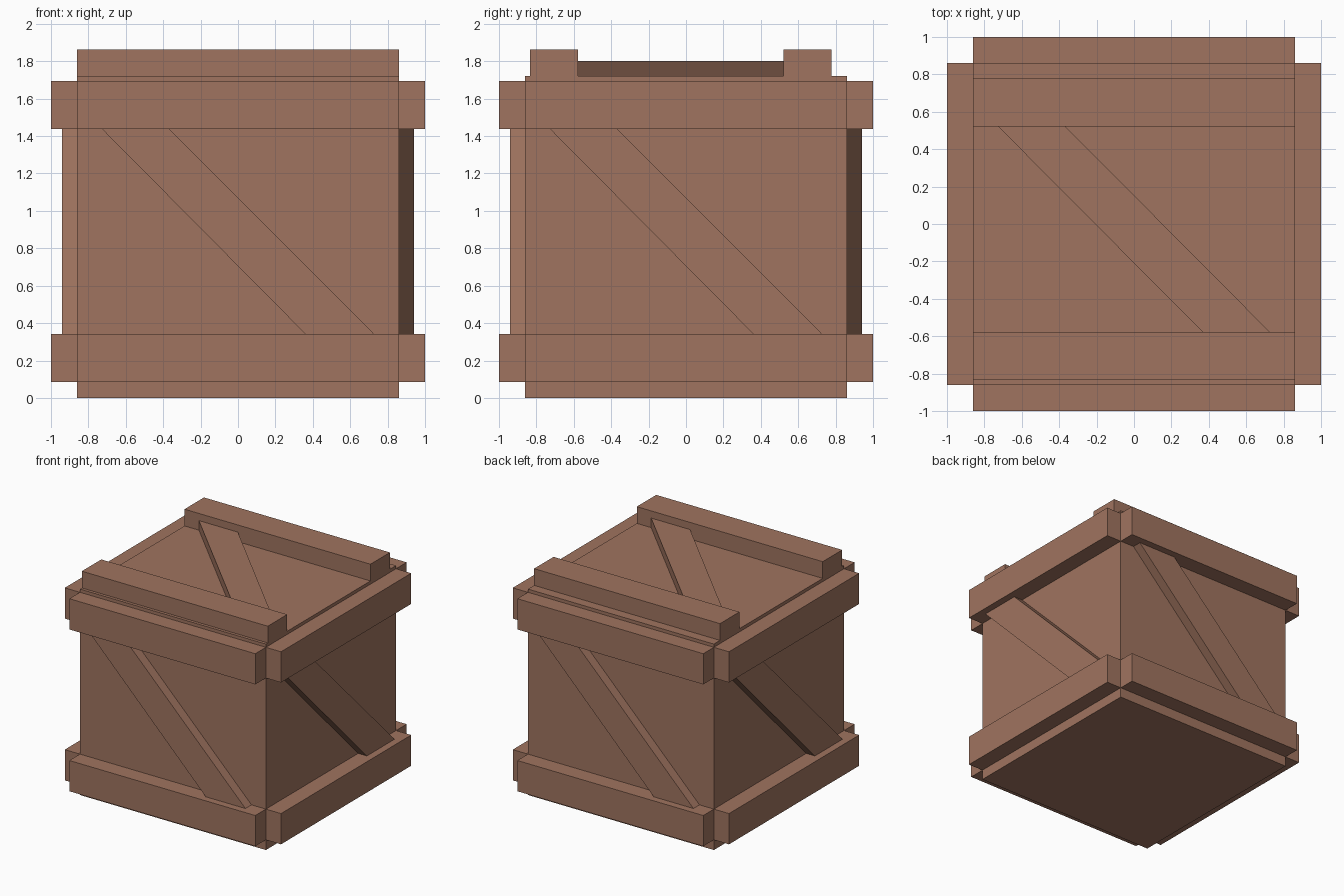
import bpy, bmesh, math
from mathutils import Matrix

if "Cube" in bpy.data.objects:
    bpy.data.objects.remove(bpy.data.objects["Cube"])

wood = bpy.data.materials.new("brown wood")
wood.diffuse_color = (0.35, 0.174, 0.115, 1)
wood.use_nodes = True
wood.node_tree.nodes["Principled BSDF"].inputs["Base Color"].default_value = wood.diffuse_color


def prism(name, outline, direction, turn=0.0):
    """Extrude a flat outline along a direction, turned about z."""
    bm = bmesh.new()
    face = bm.faces.new([bm.verts.new(p) for p in outline])
    ext = bmesh.ops.extrude_face_region(bm, geom=[face], use_keep_orig=True)
    verts = [v for v in ext["geom"] if isinstance(v, bmesh.types.BMVert)]
    bmesh.ops.translate(bm, verts=verts, vec=direction)
    bmesh.ops.recalc_face_normals(bm, faces=bm.faces)
    bm.transform(Matrix.Rotation(turn, 4, 'Z'))
    mesh = bpy.data.meshes.new(name)
    bm.to_mesh(mesh)
    bm.free()
    mesh.materials.append(wood)
    obj = bpy.data.objects.new(name, mesh)
    bpy.context.collection.objects.link(obj)
    return obj


B = 0.86  # half width of the crate body

# Crate body
prism("crate_body", [(-B, -B, 0), (B, -B, 0), (B, B, 0), (-B, B, 0)], (0, 0, 1.722))

# Four sides: two horizontal slats and a diagonal brace each
for i, side in enumerate(("front", "right", "back", "left")):
    turn = i * math.pi / 2
    for level, z0, z1 in (("lower", 0.085, 0.342), ("upper", 1.438, 1.695)):
        prism(f"{side}_{level}_slat",
              [(-B, -B, z0), (B, -B, z0), (B, -B, z1), (-B, -B, z1)],
              (0, -0.14, 0), turn)
    prism(f"{side}_diagonal_brace",
          [(-0.727, -B, 1.438), (-0.367, -B, 1.438), (0.727, -B, 0.342), (0.36, -B, 0.342)],
          (0, -0.08, 0), turn)

# Lid: two slats and a diagonal brace
for name, y0, y1 in (("lid_front_slat", -0.835, -0.578), ("lid_back_slat", 0.522, 0.779)):
    prism(name, [(-B, y0, 1.722), (B, y0, 1.722), (B, y1, 1.722), (-B, y1, 1.722)],
          (0, 0, 0.14))
prism("lid_diagonal_brace",
      [(-0.727, 0.522, 1.722), (-0.367, 0.522, 1.722), (0.727, -0.578, 1.722), (0.367, -0.578, 1.722)],
      (0, 0, 0.08))
